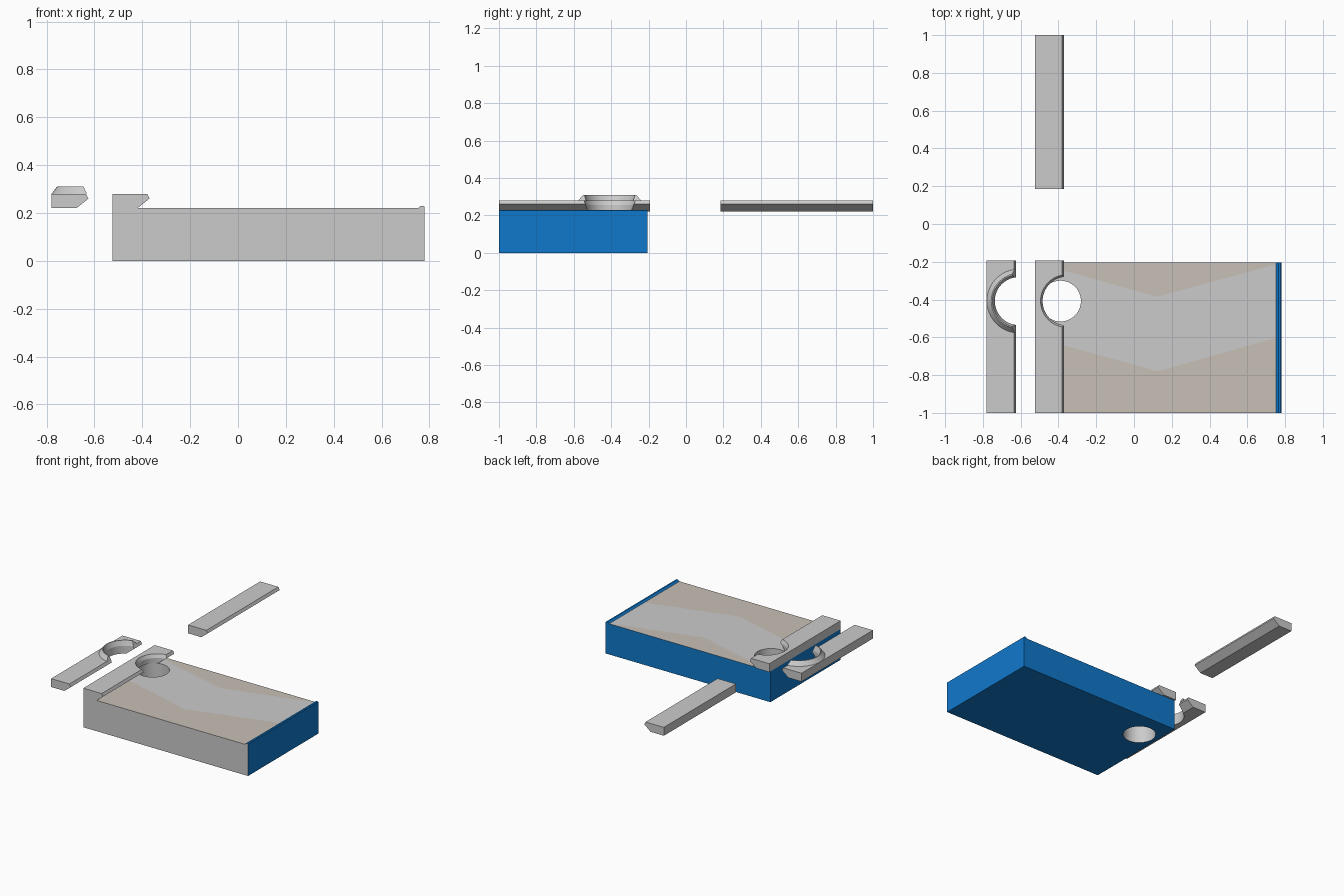
import bpy, bmesh, math
from mathutils import Vector

if "Cube" in bpy.data.objects:
    bpy.data.objects.remove(bpy.data.objects["Cube"])


def material(name, rgb):
    m = bpy.data.materials.new(name)
    m.diffuse_color = (*rgb, 1)
    m.use_nodes = True
    m.node_tree.nodes["Principled BSDF"].inputs["Base Color"].default_value = m.diffuse_color
    return m


blue = material("blue", (0.005, 0.19, 0.6))
tan = material("tan", (0.58, 0.53, 0.47))
SLOTS = [None, blue, tan]          # 0 grey, 1 blue, 2 tan


def make(name, bm):
    bmesh.ops.recalc_face_normals(bm, faces=bm.faces[:])
    me = bpy.data.meshes.new(name)
    bm.to_mesh(me)
    bm.free()
    ob = bpy.data.objects.new(name, me)
    bpy.context.collection.objects.link(ob)
    return ob


def extrude_profile(name, pts, y0, y1, paint=False):
    """Extrude an (x, z) profile along y; paint = blue except the front."""
    bm = bmesh.new()
    a = [bm.verts.new((x, y0, z)) for x, z in pts]
    b = [bm.verts.new((x, y1, z)) for x, z in pts]
    faces = [bm.faces.new(b)]
    for i in range(len(pts)):
        j = (i + 1) % len(pts)
        faces.append(bm.faces.new((a[i], a[j], b[j], b[i])))
    bm.faces.new(a)
    for f in faces:
        f.material_index = int(paint)
    ob = make(name, bm)
    if paint:
        for m in SLOTS:
            ob.data.materials.append(m)
    return ob


def lathe(name, cx, cy, rings, clip=None, n=48):
    """Solid of revolution from (radius, z) rings, optionally cut by a plane."""
    bm = bmesh.new()
    loops = [[bm.verts.new((cx + r * math.cos(2 * math.pi * i / n),
                            cy + r * math.sin(2 * math.pi * i / n), z))
              for i in range(n)] for r, z in rings]
    for lo, hi in zip(loops, loops[1:]):
        for i in range(n):
            j = (i + 1) % n
            bm.faces.new((lo[i], lo[j], hi[j], hi[i]))
    bm.faces.new(loops[0])
    bm.faces.new(loops[-1])
    if clip:
        geom = bm.verts[:] + bm.edges[:] + bm.faces[:]
        bmesh.ops.bisect_plane(bm, geom=geom, plane_co=clip[0],
                               plane_no=Vector(clip[1]), clear_outer=True)
        bmesh.ops.holes_fill(bm, edges=[e for e in bm.edges if e.is_boundary])
    return make(name, bm)


def cut(ob, cutter):
    mod = ob.modifiers.new("cut", 'BOOLEAN')
    mod.operation = 'DIFFERENCE'
    mod.solver = 'EXACT'
    mod.object = cutter
    cutter.hide_render = True
    bpy.context.view_layer.update()
    deps = bpy.context.evaluated_depsgraph_get()
    me = bpy.data.meshes.new_from_object(ob.evaluated_get(deps))
    ob.modifiers.clear()
    ob.data = me


X0, X1, Y0, Y1, H = -0.525, 0.78, -1.0, -0.205, 0.22

# Base block, with a grey chevron band inlaid in its tan top
bm = bmesh.new()
bot = [bm.verts.new(p) for p in ((X0, Y0, 0), (X1, Y0, 0), (X1, Y1, 0), (X0, Y1, 0))]
fl, fr, br, bl = [bm.verts.new((v.co.x, v.co.y, H)) for v in bot]
ml, mr = bm.verts.new((X0, -0.6, H)), bm.verts.new((X1, -0.595, H))
mid_low, mid_high = bm.verts.new((0.125, -0.78, H)), bm.verts.new((0.125, -0.385, H))
for verts, mat in (
    (bot, 1),
    ((bot[0], bot[1], fr, fl), 0),
    ((bot[1], bot[2], br, mr, fr), 1),
    ((bot[2], bot[3], bl, br), 1),
    ((bot[3], bot[0], fl, ml, bl), 1),
    ((fl, fr, mr, mid_low, ml), 2),
    ((ml, mid_low, mr, br, mid_high, bl), 0),
    ((bl, mid_high, br), 2),
):
    bm.faces.new(verts).material_index = mat
base = make("base_block", bm)
for m in SLOTS:
    base.data.materials.append(m)

# Round hole through the base
hole = lathe("hole_cutter", -0.389, -0.408, [(0.108, -0.1), (0.108, 0.26)])
cut(base, hole)

# Raised lip on the right end
extrude_profile("end_lip", [(0.752, H), (0.764, 0.23), (0.775, 0.23), (X1, 0.226), (X1, H)],
                Y0, Y1, paint=True)


# Undercut clamp rails
def rail(name, dx, y0, y1):
    pts = [(-0.525, 0.22), (-0.42, 0.22), (-0.37, 0.26), (-0.38, 0.28), (-0.525, 0.28)]
    return extrude_profile(name, [(x + dx, z) for x, z in pts], y0, y1)


plain = rail("plain_rail", 0, 0.185, 1.0)
notched = rail("notched_rail", 0, -1.0, -0.193)
raised = rail("raised_rail", -0.255, -1.0, -0.193)

# Sloped rim around the notch of the outer rail
CX, CY = -0.355, -0.408
rim = lathe("raised_rim", CX - 0.255, CY, [(0.169, 0.28), (0.146, 0.31)],
            clip=((-0.632, 0, 0.28), (0.9, 0, 0.4)))

# Countersunk half-round notches
notch_a = lathe("notch_cutter", CX, CY, [(0.129, 0.1), (0.129, 0.255), (0.14, 0.28), (0.14, 0.4)])
notch_b = lathe("raised_notch_cutter", CX - 0.255, CY,
                [(0.127, 0.1), (0.127, 0.275), (0.14, 0.31), (0.14, 0.4)])
cut(notched, notch_a)
cut(raised, notch_b)
cut(rim, notch_b)
for c in (hole, notch_a, notch_b):
    bpy.data.objects.remove(c)

# Smooth the round walls, keep edges sharp
bpy.ops.object.select_all(action='DESELECT')
for ob in (base, notched, raised, rim):
    ob.select_set(True)
bpy.context.view_layer.objects.active = base
bpy.ops.object.shade_smooth_by_angle(angle=math.radians(15))
